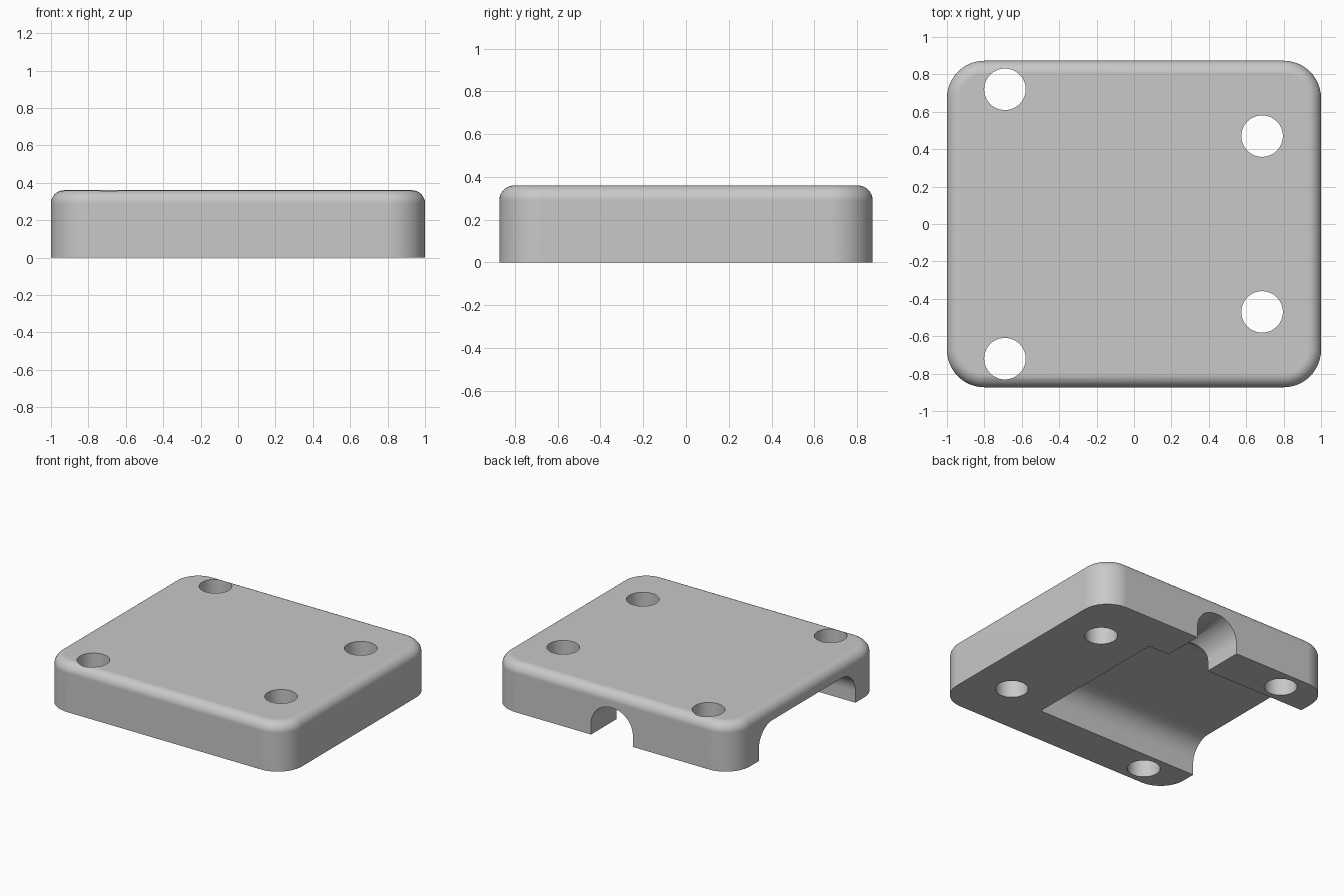
import bpy
import bmesh
from math import cos, sin, pi
from mathutils import Vector

old = bpy.data.objects.get("Cube")
if old:
    bpy.data.objects.remove(old, do_unlink=True)

HALF_X, HALF_Y, HEIGHT = 1.0, 0.873, 0.36
CORNER, FILLET = 0.2, 0.07
DEPTH = 0.245

grey = bpy.data.materials.new("plain grey")
grey.use_nodes = True
colour = (0.58, 0.58, 0.58, 1)
grey.diffuse_color = colour
grey.node_tree.nodes["Principled BSDF"].inputs["Base Color"].default_value = colour


def loft(name, rings):
    """Skin a closed solid through rings of equal point count."""
    bm = bmesh.new()
    loops = [[bm.verts.new(p) for p in ring] for ring in rings]
    for a, b in zip(loops, loops[1:]):
        for i in range(len(a)):
            j = (i + 1) % len(a)
            bm.faces.new((a[i], a[j], b[j], b[i]))
    bm.faces.new(loops[0][::-1])
    bm.faces.new(loops[-1])
    bmesh.ops.recalc_face_normals(bm, faces=bm.faces)
    mesh = bpy.data.meshes.new(name)
    bm.to_mesh(mesh)
    bm.free()
    mesh.materials.append(grey)
    obj = bpy.data.objects.new(name, mesh)
    bpy.context.collection.objects.link(obj)
    return obj


def rounded_rect(inset, z, steps=12):
    """Rounded rectangle outline, shrunk by inset, at height z."""
    r = CORNER - inset
    points = []
    for k, (sx, sy) in enumerate([(1, 1), (-1, 1), (-1, -1), (1, -1)]):
        for i in range(steps + 1):
            a = (k + i / steps) * pi / 2
            points.append((sx * (HALF_X - CORNER) + r * cos(a),
                           sy * (HALF_Y - CORNER) + r * sin(a), z))
    return points


def channel_profile(half_width, radius, steps=12):
    """Upright section of a channel with rounded upper corners."""
    points = [(-half_width, -0.1), (half_width, -0.1)]
    for side, start in ((1, 0), (-1, pi / 2)):
        for i in range(steps + 1):
            a = start + i / steps * pi / 2
            points.append((side * (half_width - radius) + radius * cos(a),
                           DEPTH - radius + radius * sin(a)))
    return points


# Body with rounded corners and a filleted top rim
rings = [rounded_rect(0, 0)]
for i in range(9):
    a = i / 8 * pi / 2
    rings.append(rounded_rect(FILLET * (1 - cos(a)), HEIGHT - FILLET + FILLET * sin(a)))
body = loft("cover_body", rings)

# Wide channel open on one side, and a narrow tunnel out of the back
wide = channel_profile(0.57, 0.16)
narrow = channel_profile(0.173, 0.165)
cutters = [
    loft("channel_cutter", [[(x, u, z) for u, z in wide] for x in (-1.1, 0.345)]),
    loft("tunnel_cutter", [[(u, y, z) for u, z in narrow] for y in (0.2, 1.0)]),
]

# Four through holes
for x, y in ((-0.69, 0.72), (0.685, 0.47)):
    for side in (1, -1):
        centre = Vector((x, side * y, 0))
        circle = [centre + Vector((cos(i * pi / 24), sin(i * pi / 24), 0)) * 0.111
                  for i in range(48)]
        cutters.append(loft("hole_cutter", [[p + Vector((0, 0, z)) for p in circle]
                                            for z in (-0.1, 0.5)]))

# Cut and clean up
bpy.ops.object.select_all(action='DESELECT')
bpy.context.view_layer.objects.active = body
body.select_set(True)
for cutter in cutters:
    cutter.hide_render = True
    cut = body.modifiers.new("cut", 'BOOLEAN')
    cut.operation = 'DIFFERENCE'
    cut.solver = 'EXACT'
    cut.object = cutter
    bpy.ops.object.modifier_apply(modifier=cut.name)
    bpy.data.objects.remove(cutter, do_unlink=True)

# Smooth rounds, crisp edges
bpy.ops.object.shade_smooth_by_angle(angle=pi / 6)
normals = body.modifiers.new("even_shading", 'WEIGHTED_NORMAL')
normals.keep_sharp = True
